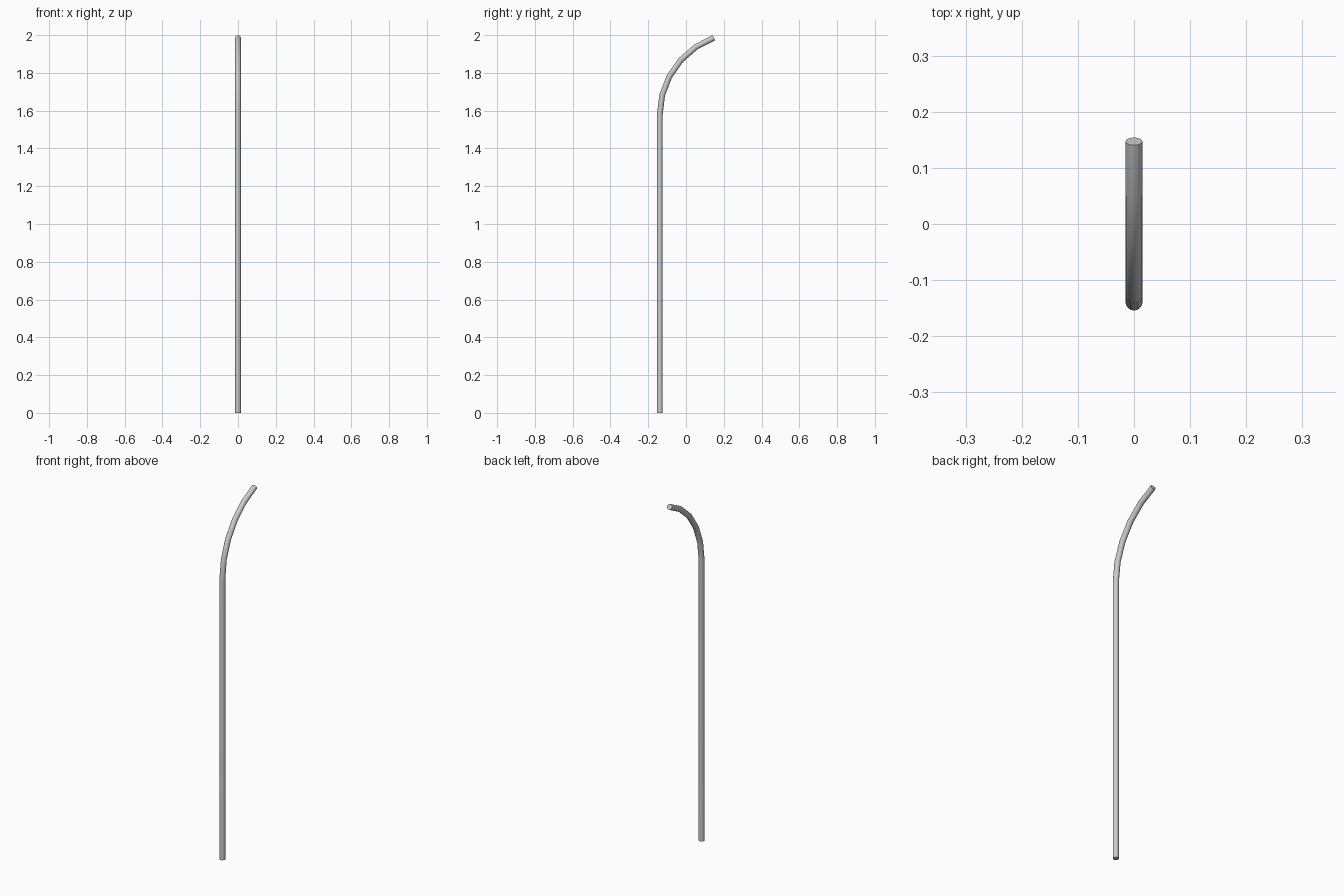
import bpy
import math

if "Cube" in bpy.data.objects:
    bpy.data.objects.remove(bpy.data.objects["Cube"])

RADIUS = 0.0152      # tube radius
Y0, Z0 = -0.139, 1.577   # where the bend starts
BEND_R, BEND_ANGLE, STEPS = 0.435, math.radians(70), 5

# Centre line: straight post, then a faceted arc leaning backwards
path = [(0, Y0, 0)]
for i in range(STEPS + 1):
    a = BEND_ANGLE * i / STEPS
    path.append((0, Y0 + BEND_R * (1 - math.cos(a)), Z0 + BEND_R * math.sin(a)))

# Round capped tube along the centre line
curve = bpy.data.curves.new("bent_pole", 'CURVE')
curve.dimensions = '3D'
curve.bevel_depth = RADIUS
curve.bevel_resolution = 6
curve.use_fill_caps = True
spline = curve.splines.new('POLY')
spline.points.add(len(path) - 1)
for point, co in zip(spline.points, path):
    point.co = (*co, 1)

pole = bpy.data.objects.new("bent_pole", curve)
bpy.context.collection.objects.link(pole)
bpy.context.view_layer.objects.active = pole
pole.select_set(True)
bpy.ops.object.convert(target='MESH')
bpy.ops.object.shade_smooth_by_angle(angle=math.radians(30))
